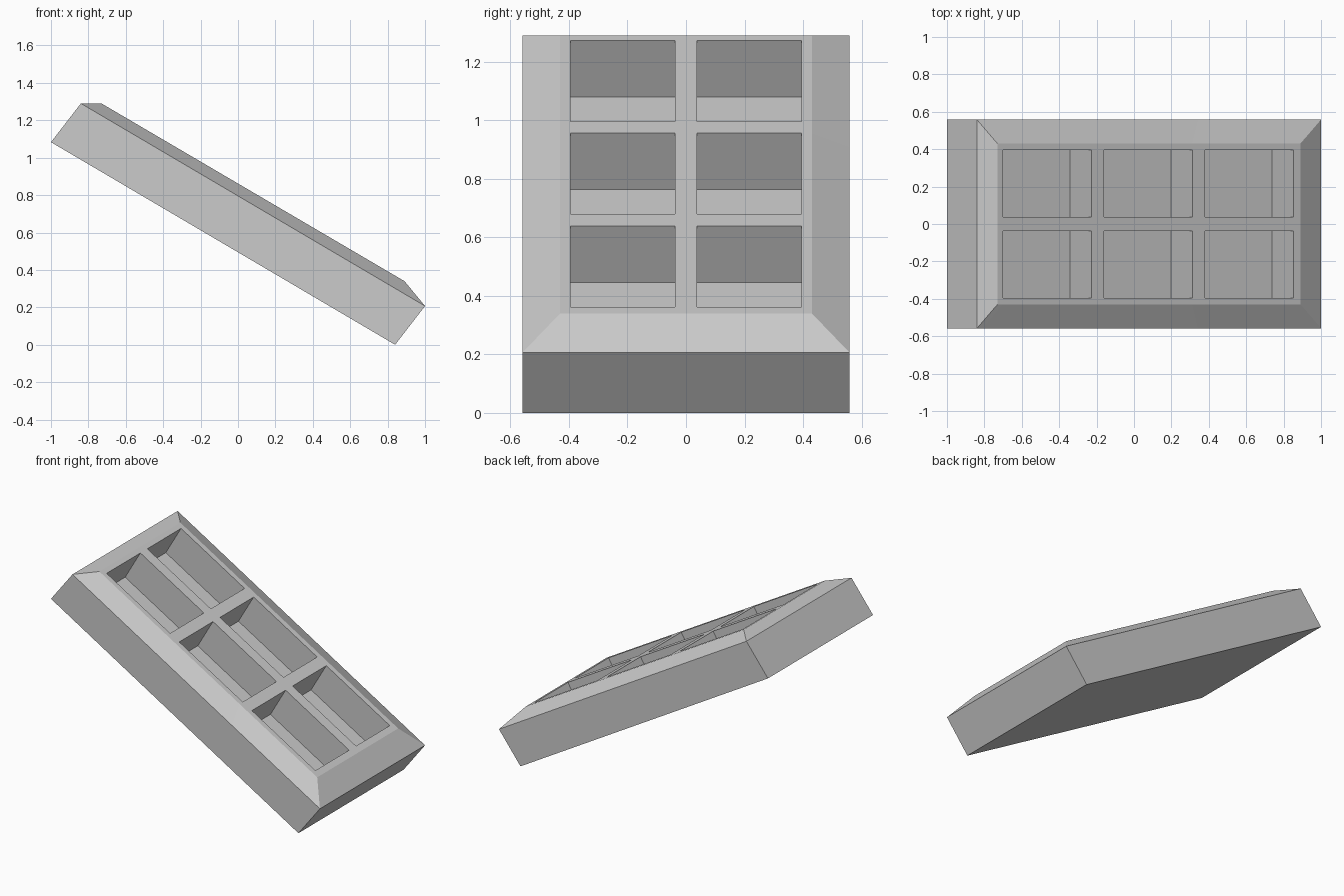
import bpy, bmesh

if "Cube" in bpy.data.objects:
    bpy.data.objects.remove(bpy.data.objects["Cube"])

# Grid lines of the sloping top panel (odd cells are pockets)
XS = [-0.73, -0.70, -0.228, -0.16, 0.312, 0.38, 0.852, 0.89]
YS = [-0.43, -0.395, -0.037, 0.037, 0.395, 0.43]
POCKET_DEPTH = (-0.113, 0, -0.193)

bm = bmesh.new()


def slope(x, x0, z0, x1, z1):
    return z0 + (x - x0) / (x1 - x0) * (z1 - z0)


# Top panel
grid = [[bm.verts.new((x, y, slope(x, -0.73, 1.29, 0.89, 0.34))) for y in YS] for x in XS]
pockets = []
for i in range(len(XS) - 1):
    for j in range(len(YS) - 1):
        f = bm.faces.new((grid[i][j], grid[i + 1][j], grid[i + 1][j + 1], grid[i][j + 1]))
        if i % 2 and j % 2:
            pockets.append(f)

rim_edges = [e for e in bm.edges if e.is_boundary]


def extrude(edges):
    geom = bmesh.ops.extrude_edge_only(bm, edges=edges)["geom"]
    verts = [g for g in geom if isinstance(g, bmesh.types.BMVert)]
    return verts, [g for g in geom if isinstance(g, bmesh.types.BMEdge)]


# Sloping bevel from the panel out to the rim
verts, edges = extrude(rim_edges)
for v in verts:
    x = -0.84 + (v.co.x + 0.73) / 1.62 * 1.84
    v.co = (x, v.co.y / 0.43 * 0.558, slope(x, -0.84, 1.29, 1.0, 0.207))

# Side walls and underside
verts, edges = extrude([e for e in bm.edges if e.is_boundary])
for v in verts:
    v.co.x -= 0.16
    v.co.z -= 0.207
bmesh.ops.contextual_create(bm, geom=[e for e in bm.edges if e.is_boundary])

# Sunken pockets
for f in bmesh.ops.extrude_discrete_faces(bm, faces=[])["faces"] or pockets:
    rim = list(f.verts)
    floor = [bm.verts.new((v.co.x + POCKET_DEPTH[0], v.co.y, v.co.z + POCKET_DEPTH[2])) for v in rim]
    bm.faces.remove(f)
    bm.faces.new(floor)
    for k in range(4):
        n = (k + 1) % 4
        bm.faces.new((rim[k], rim[n], floor[n], floor[k]))

bmesh.ops.recalc_face_normals(bm, faces=bm.faces)
mesh = bpy.data.meshes.new("pocketed_tray")
bm.to_mesh(mesh)
bm.free()
tray = bpy.data.objects.new("pocketed_tray", mesh)
bpy.context.collection.objects.link(tray)
